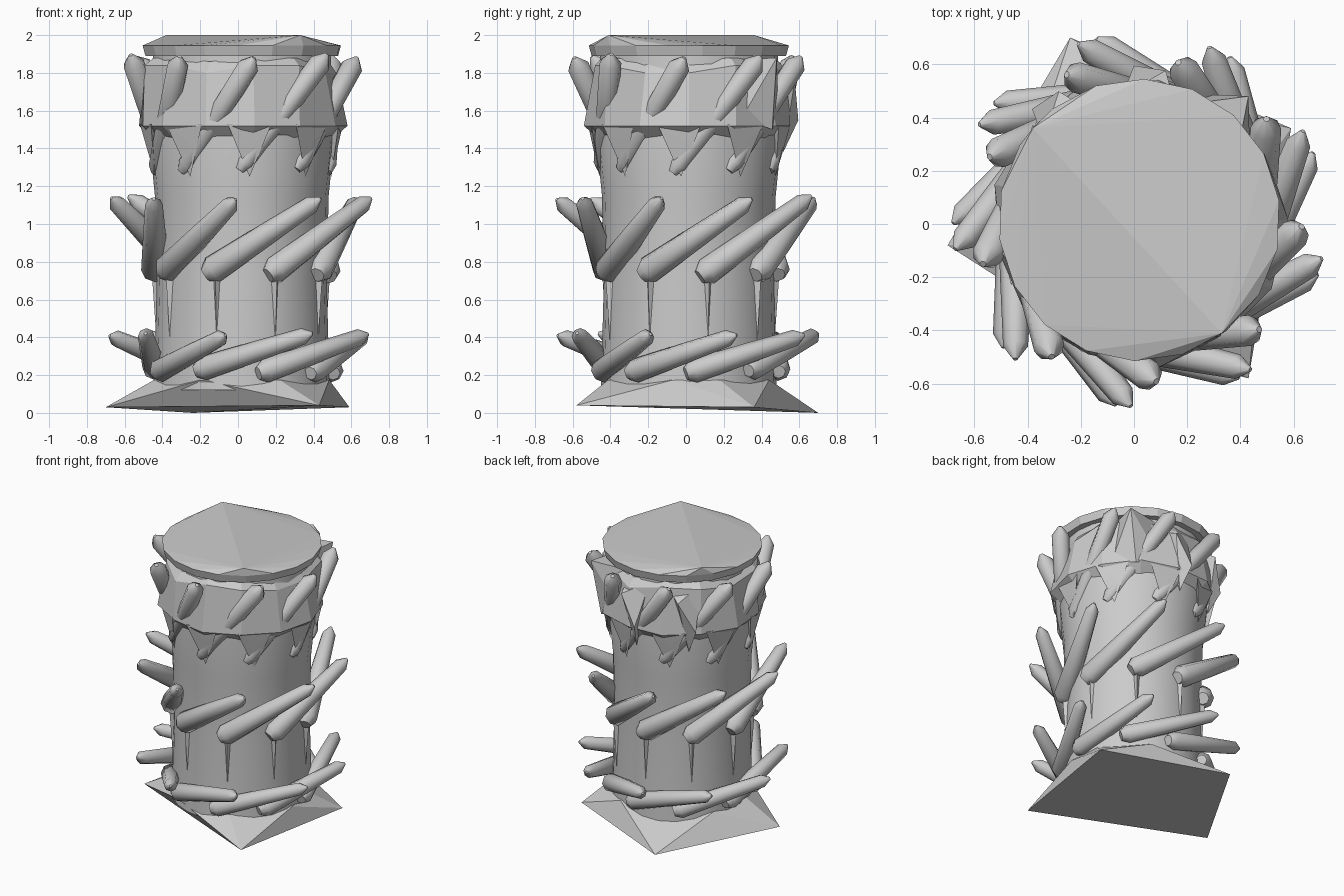
import bpy, bmesh, math, random
from mathutils import Vector

random.seed(4)
CENTER = Vector((0.02, 0.015, 0))

cube = bpy.data.objects.get("Cube")
if cube:
    bpy.data.objects.remove(cube, do_unlink=True)

stone = bpy.data.materials.new("grey_stone")
stone.use_nodes = True
GREY = (0.6, 0.6, 0.6, 1)
stone.diffuse_color = GREY
stone.node_tree.nodes["Principled BSDF"].inputs["Base Color"].default_value = GREY


def polar(radius, degrees, z):
    a = math.radians(degrees)
    return CENTER + Vector((radius * math.cos(a), radius * math.sin(a), z))


def finish(name, bm, smooth=None):
    bmesh.ops.recalc_face_normals(bm, faces=bm.faces)
    mesh = bpy.data.meshes.new(name)
    bm.to_mesh(mesh)
    bm.free()
    mesh.materials.append(stone)
    obj = bpy.data.objects.new(name, mesh)
    bpy.context.collection.objects.link(obj)
    if smooth:
        bpy.ops.object.select_all(action="DESELECT")
        obj.select_set(True)
        bpy.context.view_layer.objects.active = obj
        bpy.ops.object.shade_smooth_by_angle(angle=math.radians(smooth))
    return obj


def hull(name, points):
    bm = bmesh.new()
    for p in points:
        bm.verts.new(p)
    res = bmesh.ops.convex_hull(bm, input=bm.verts)
    loose = set(res["geom_interior"]) | set(res["geom_unused"])
    bmesh.ops.delete(bm, geom=[g for g in loose if isinstance(g, bmesh.types.BMVert)],
                     context="VERTS")
    return finish(name, bm)


def loft(name, rings, smooth=None):
    bm = bmesh.new()
    loops = [[bm.verts.new(p) for p in ring] for ring in rings]
    n = len(loops[0])
    for low, high in zip(loops, loops[1:]):
        for i in range(n):
            j = (i + 1) % n
            bm.faces.new((low[i], low[j], high[j], high[i]))
    bm.faces.new(loops[0][::-1])
    bm.faces.new(loops[-1])
    return finish(name, bm, smooth)


def spike(name, base, tip, thick, thin):
    """Tapered rod with a blunt foot and a short pointed end."""
    axis = tip - base
    side = axis.cross(Vector((0, 0, 1))).normalized()
    up = side.cross(axis).normalized()
    profile = [(-0.04, 0.55), (0.03, 1.0), (0.5, 1.0), (0.92, 0.95), (1.0, 0.2)]
    rings = []
    for t, scale in profile:
        r = (thick + (thin - thick) * max(t, 0)) * scale
        rings.append([base + axis * t + r * (side * math.cos(a) + up * math.sin(a))
                      for a in (math.tau * k / 8 for k in range(8))])
    return loft(name, rings, 48)


# Skewed four-cornered foot rising to the column
corners = [Vector(c) for c in ((-0.7, -0.08, 0.03), (0.43, -0.58, 0.04),
                               (0.59, 0.36, 0.03), (-0.24, 0.70, 0.0))]
hull("base", corners + [polar(0.47, a, 0.175) for a in (243, 295, 350, 20, 65, 150, 190)])

# Column with a slight waist, flaring under the collar
levels = [(0.465, 0.12), (0.45, 0.7), (0.46, 1.15), (0.49, 1.45), (0.48, 1.6), (0.47, 1.92)]
loft("column", [[polar(r, k * 15, z) for k in range(24)] for r, z in levels], 35)

# Faceted collar with an uneven upper edge
def collar_ring(r, z, wobble, rise):
    return [polar(r + (wobble if k % 2 else 0), k * 27.7, z + (rise if k % 3 else 0))
            for k in range(13)]

loft("collar", [collar_ring(0.48, 1.45, 0.0, 0.0), collar_ring(0.56, 1.52, -0.02, 0.0),
                collar_ring(0.5, 1.8, 0.03, 0.04), collar_ring(0.46, 1.86, 0.02, 0.02)])

# Cap with a diagonal ridge
rim = [polar(0.53, k * 20 + 8, 1.945) for k in range(18)]
under = [polar(0.515, k * 20 + 8, 1.89) for k in range(18)]
ridge = [Vector((-0.38, 0.36, 2.0)), Vector((0.33, -0.41, 2.0))]
hull("cap", rim + under + ridge)

# Three tiers of spikes sweeping round the column
tiers = [("lower", 22, 60, 0.215, 0.405, 0.48, 0.70, 0.065, 0.045),
         ("middle", 28, 58, 0.735, 1.13, 0.465, 0.70, 0.075, 0.047),
         ("upper", 37, 47, 1.29, 1.88, 0.455, 0.61, 0.05, 0.062)]
for tier, start, sweep, z0, z1, r0, r1, thick, thin in tiers:
    for k in range(9):
        end = start + k * 40 + random.uniform(-1.5, 1.5)
        base = polar(r0, end - sweep, z0 + random.uniform(0, 0.02))
        tip = polar(r1, end, z1 + random.uniform(0, 0.02))
        spike(f"{tier}_spike_{k + 1}", base, tip, thick, thin)

# Hanging shards under the collar and thin fins under the middle spikes
for k in range(9):
    a = k * 40 + 35
    hull(f"hanging_shard_{k + 1}",
         [polar(0.54, a - 13, 1.53), polar(0.54, a + 12, 1.53),
          polar(0.44, a, 1.53), polar(0.51, a + 2, 1.43), polar(0.475, a, 1.25)])
    b = k * 40 - 27
    hull(f"fin_{k + 1}",
         [polar(0.48, b, 0.74), polar(0.43, b - 4, 0.72),
          polar(0.43, b + 4, 0.72), polar(0.445, b, 0.25)])

# Large broken corner and smaller shards standing out of the collar at the back
hull("corner_shard",
     [Vector((0.43, 0.48, 1.88)), polar(0.56, 52, 1.5), polar(0.5, 34, 1.56),
      polar(0.5, 72, 1.56), polar(0.46, 36, 1.87), polar(0.46, 70, 1.87)])
for k, a in enumerate((88, 130)):
    hull(f"back_shard_{k + 1}",
         [polar(0.47, a - 14, 1.8), polar(0.47, a + 10, 1.85),
          polar(0.5, a, 1.38), polar(0.58, a + 4, 1.55), polar(0.57, a - 8, 1.76)])
